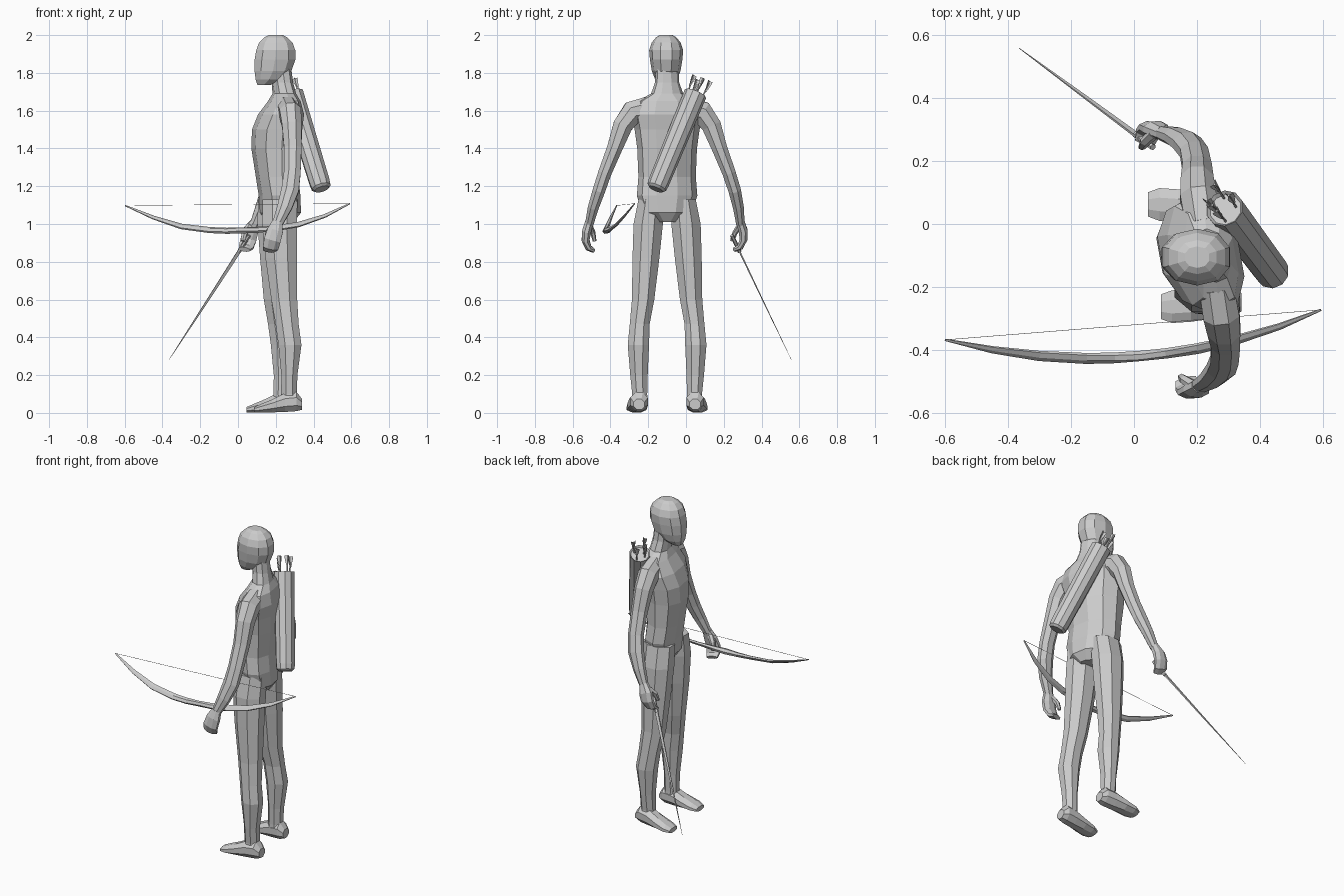
import bpy, bmesh, math
from mathutils import Vector

grey = bpy.data.materials.new("light grey")
grey.diffuse_color = (0.6, 0.6, 0.6, 1)


def loft(name, sections, n=8, hint=(1, 0, 0), axis=None, power=1.0, shear=0.0):
    """Skin rings (x, y, z, radius along hint, radius across it) along a path."""
    bm = bmesh.new()
    pts = [Vector(s[:3]) for s in sections]
    rings = []
    for i, s in enumerate(sections):
        t = Vector(axis) if axis else pts[min(i + 1, len(pts) - 1)] - pts[max(i - 1, 0)]
        t.normalize()
        u = Vector(hint)
        u = (u - t * u.dot(t)).normalized()
        v = t.cross(u)
        ring = []
        for k in range(n):
            a = 2 * math.pi * (k + 0.5) / n
            c, q = math.cos(a), math.sin(a)
            c = math.copysign(abs(c) ** power, c)
            q = math.copysign(abs(q) ** power, q)
            p = pts[i] + u * (c * s[3]) + v * (q * s[4])
            p.x += shear * (p.y + 0.1)
            ring.append(bm.verts.new(p))
        rings.append(ring)
    for a, b in zip(rings, rings[1:]):
        for k in range(n):
            j = (k + 1) % n
            bm.faces.new((a[k], a[j], b[j], b[k]))
    bm.faces.new(rings[0])
    bm.faces.new(rings[-1])
    bmesh.ops.recalc_face_normals(bm, faces=bm.faces)
    mesh = bpy.data.meshes.new(name)
    bm.to_mesh(mesh)
    bm.free()
    mesh.materials.append(grey)
    ob = bpy.data.objects.new(name, mesh)
    bpy.context.collection.objects.link(ob)
    return ob


UP = (0, 0, 1)

# Torso with neck, turned slightly so the left side leads
loft("torso", [
    (.225, -.1, 1.01, .07, .05), (.225, -.1, 1.06, .105, .13),
    (.22, -.1, 1.15, .105, .16), (.207, -.1, 1.25, .108, .152),
    (.203, -.1, 1.4, .128, .158), (.207, -.1, 1.5, .128, .172),
    (.228, -.1, 1.58, .115, .19), (.245, -.1, 1.65, .08, .16),
    (.245, -.1, 1.69, .06, .085), (.235, -.1, 1.75, .055, .064),
    (.225, -.1, 1.83, .055, .06)], 10, axis=UP, power=.9, shear=-.18)

# Head with the chin forward
loft("head", [
    (.137, -.105, 1.735, .035, .032), (.165, -.105, 1.765, .075, .058),
    (.185, -.105, 1.81, .102, .076), (.196, -.105, 1.87, .113, .086),
    (.2, -.105, 1.92, .108, .09), (.2, -.105, 1.96, .093, .077),
    (.2, -.105, 1.988, .064, .054), (.2, -.105, 2.0, .04, .034)],
    10, axis=UP, power=.9)

# Legs and feet, mirrored across the body with the left one forward
for label, side, dx in (("right", -1, 0), ("left", 1, -.04)):
    def at(y):
        return -.1 + side * y
    loft(label + "_leg", [
        (.222 + dx * .6, at(.085), 1.13, .1, .072),
        (.22 + dx * .6, at(.1), 1.0, .1, .084),
        (.228 + dx * .7, at(.112), .82, .09, .077),
        (.245 + dx, at(.127), .6, .074, .064),
        (.26 + dx, at(.145), .47, .066, .057),
        (.275 + dx, at(.152), .36, .066, .061),
        (.272 + dx, at(.149), .2, .046, .05),
        (.27 + dx, at(.145), .1, .045, .043),
        (.275 + dx, at(.145), .04, .05, .045)], 8, axis=UP)
    loft(label + "_foot", [
        (.34 + dx, at(.148), .045, .03, .032),
        (.31 + dx, at(.148), .06, .055, .05),
        (.25 + dx, at(.152), .055, .054, .052),
        (.18 + dx, at(.158), .037, .037, .056),
        (.12 + dx, at(.162), .024, .024, .056),
        (.085 + dx, at(.162), .017, .015, .042)], 8, UP, axis=(-1, 0, 0))

# Arms reaching forward at the forearm
loft("right_arm", [
    (.262, -.2, 1.61, .06, .07), (.277, -.285, 1.59, .062, .066),
    (.285, -.335, 1.52, .056, .056), (.29, -.378, 1.4, .05, .044),
    (.287, -.43, 1.27, .048, .038), (.276, -.46, 1.18, .05, .036),
    (.247, -.49, 1.09, .042, .031), (.208, -.512, 1.0, .029, .024)])
loft("left_arm", [
    (.218, 0, 1.61, .06, .07), (.203, .085, 1.59, .062, .066),
    (.2, .135, 1.52, .056, .056), (.2, .178, 1.4, .05, .044),
    (.19, .228, 1.27, .048, .038), (.168, .257, 1.18, .05, .036),
    (.13, .277, 1.09, .04, .031), (.09, .288, 1.0, .028, .024)])

# Curled hands and thumbs
loft("right_hand", [
    (.21, -.512, 1.01, .03, .024), (.197, -.525, .965, .045, .026),
    (.182, -.532, .915, .048, .022), (.172, -.517, .875, .045, .018),
    (.163, -.492, .86, .036, .013)])
loft("right_thumb", [
    (.188, -.51, .99, .02, .016), (.16, -.493, .955, .018, .014),
    (.15, -.484, .91, .012, .01)], 6)
loft("left_hand", [
    (.092, .288, 1.01, .028, .024), (.068, .302, .965, .044, .026),
    (.056, .305, .92, .045, .022), (.044, .288, .88, .042, .018),
    (.034, .258, .865, .034, .013)])
loft("left_thumb", [
    (.062, .285, .99, .02, .016), (.035, .26, .955, .018, .014),
    (.025, .243, .91, .012, .01)], 6)

# Bow held flat in the right hand, with its string
loft("bow", [
    (-.598, -.367, 1.098, .004, .003), (-.45, -.398, 1.035, .014, .006),
    (-.3, -.418, .987, .02, .009), (-.15, -.426, .968, .021, .011),
    (-.06, -.424, .964, .019, .014), (.02, -.418, .966, .016, .018),
    (.1, -.41, .969, .018, .014), (.2, -.395, .978, .021, .01),
    (.32, -.368, .997, .019, .008), (.46, -.325, 1.043, .013, .006),
    (.592, -.272, 1.108, .004, .003)], 6, (0, .75, .65))
loft("bow_string", [(-.598, -.367, 1.098, .0012, .0012),
                    (.592, -.272, 1.108, .0012, .0012)], 4, UP)

# Slim sword in the left hand
loft("sword_grip", [(.06, .243, .94, .01, .01), (.005, .284, .853, .011, .011)], 6)
loft("sword_blade", [(.012, .279, .864, .013, .006), (-.15, .399, .612, .009, .004),
                     (-.364, .557, .283, .001, .001)], 4)

# Quiver slung diagonally on the back
top, base = Vector((.287, .05, 1.69)), Vector((.44, -.155, 1.195))
aim = (top - base).normalized()
loft("quiver", [
    (*(base - aim * .012), .04, .04), (*base, .053, .053),
    (*(base + aim * .03), .056, .056), (*top, .061, .061),
    (*(top - aim * .012), .052, .052)], 10, axis=aim)

# Arrows: shaft plus three feather vanes each
side = aim.cross(Vector((1, 0, 0))).normalized()
deep = aim.cross(side)
for i, (a, b, h) in enumerate([(-.036, 0, .09), (.0, .03, .075), (.036, .005, .095),
                               (.005, -.03, .085), (-.015, .015, .08)]):
    foot = top + side * a + deep * b - aim * .1
    tip = top + side * a * 1.25 + deep * b * 1.25 + aim * h
    loft(f"arrow_shaft_{i}", [(*foot, .004, .004), (*tip, .004, .004)], 5)
    for k in range(3):
        ang = 2 * math.pi * k / 3 + i
        d = side * math.cos(ang) + deep * math.sin(ang)
        lo, hi = tip - aim * .065, tip
        loft(f"arrow_vane_{i}_{k}", [
            (*(lo + d * .002), .003, .001), (*(hi - aim * .015 + d * .008), .01, .001),
            (*(hi + d * .009), .01, .001)], 4, d, axis=aim)
